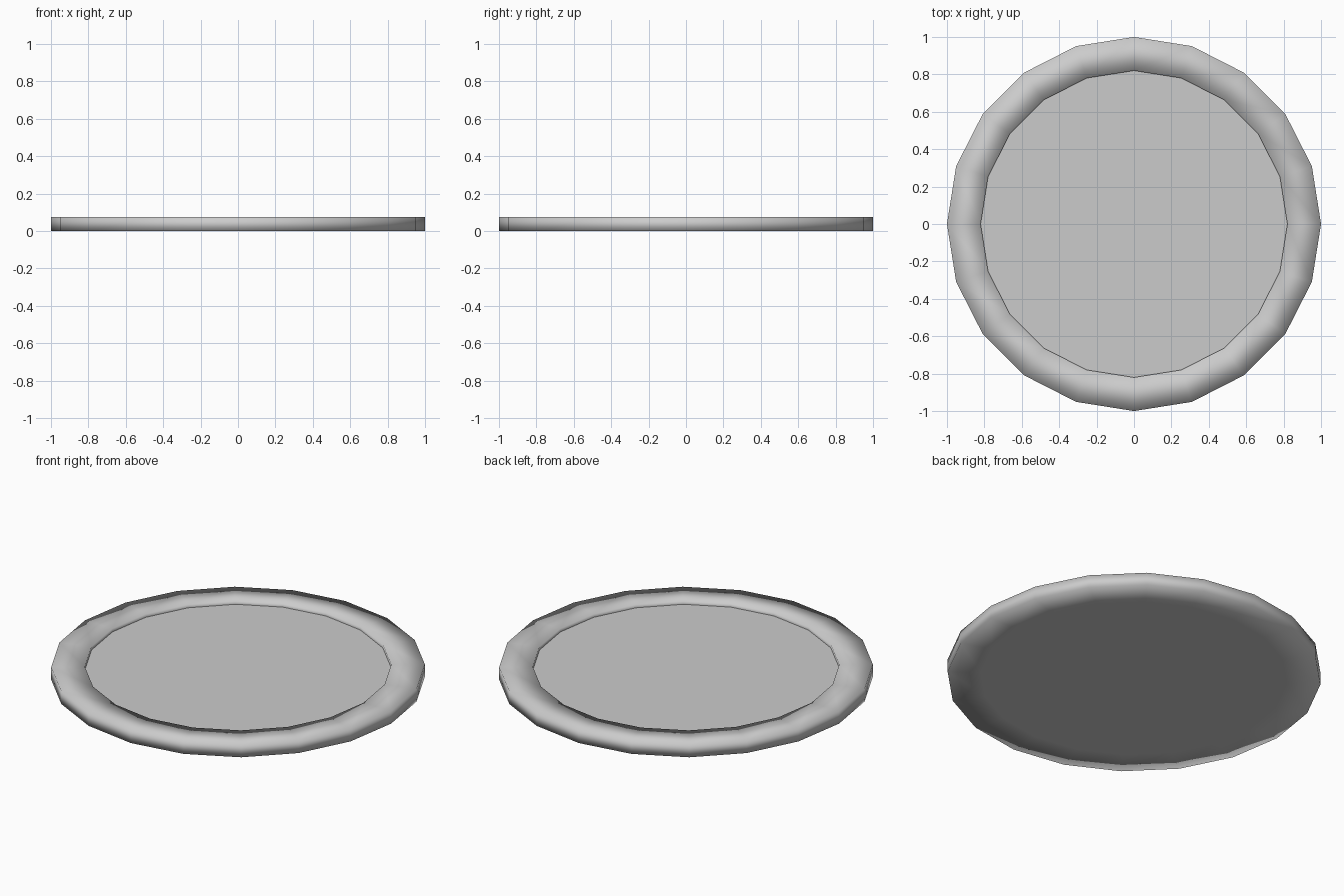
import bpy, bmesh
from math import cos, sin, tau

if "Cube" in bpy.data.objects:
    bpy.data.objects.remove(bpy.data.objects["Cube"])

SIDES = 20

def ring(bm, r, z):
    return [bm.verts.new((r * cos(tau * i / SIDES), r * sin(tau * i / SIDES), z))
            for i in range(SIDES)]

def add_object(name, bm):
    bmesh.ops.recalc_face_normals(bm, faces=bm.faces)
    mesh = bpy.data.meshes.new(name)
    bm.to_mesh(mesh)
    bm.free()
    obj = bpy.data.objects.new(name, mesh)
    bpy.context.collection.objects.link(obj)
    return obj

# Plate: profile runs from the underside, round the rim, to the sunken floor
profile = [(0.82, 0.0), (1.0, 0.0), (1.0, 0.075), (0.82, 0.075), (0.82, 0.055)]
bm = bmesh.new()
loops = [ring(bm, r, z) for r, z in profile]
for a, b in zip(loops, loops[1:]):
    for i in range(SIDES):
        j = (i + 1) % SIDES
        bm.faces.new((a[i], a[j], b[j], b[i])).smooth = True

# Underside is soft shaded, the upper floor is flat with a crisp edge
bm.faces.new(loops[0][::-1]).smooth = True
floor = bm.faces.new(loops[-1])
floor.smooth = False
for e in floor.edges:
    e.smooth = False
add_object("round_plate", bm)
